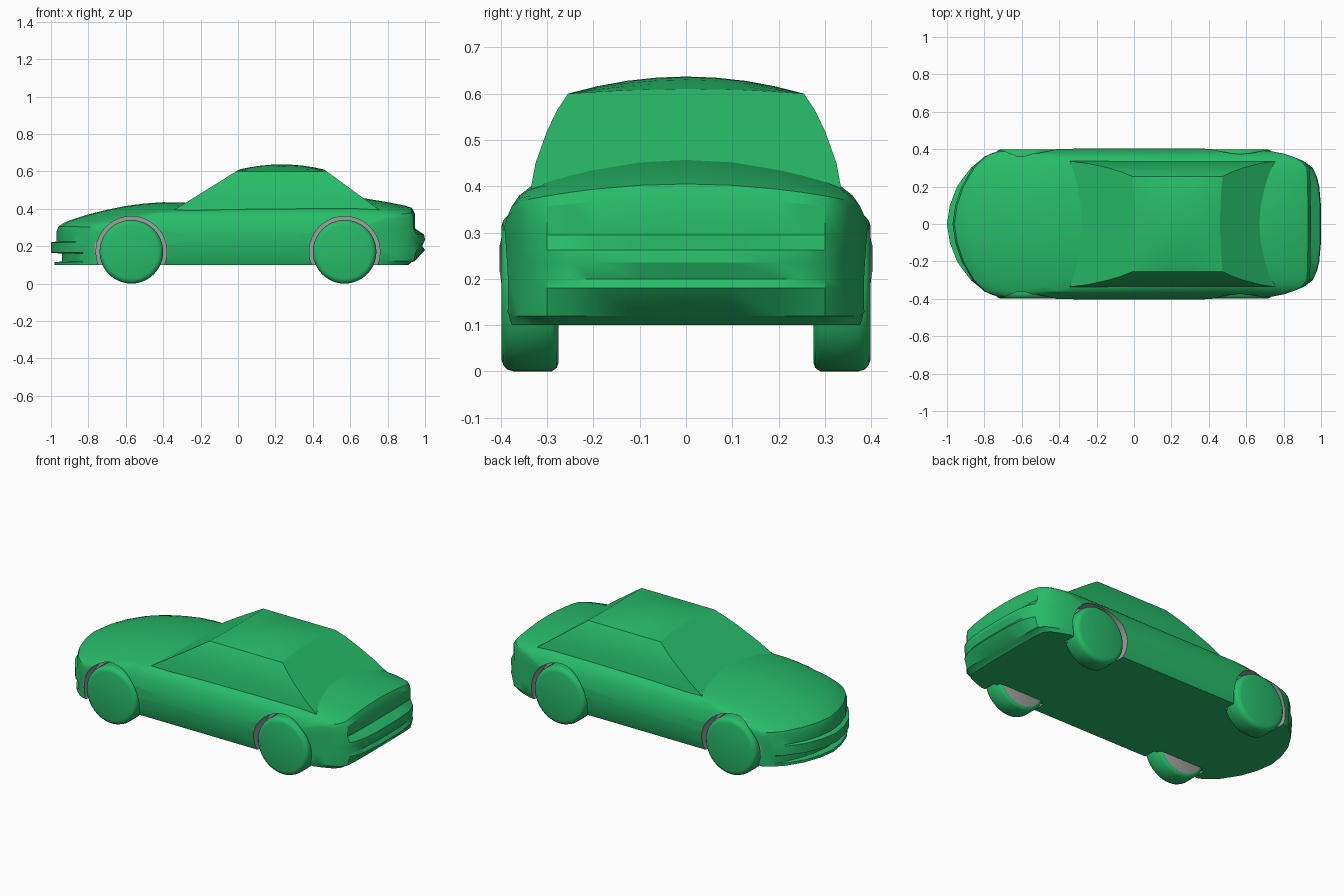
import bpy, bmesh, math
from mathutils import Matrix

if "Cube" in bpy.data.objects:
    bpy.data.objects.remove(bpy.data.objects["Cube"])

def material(name, rgb):
    m = bpy.data.materials.new(name)
    m.diffuse_color = (*rgb, 1)
    m.use_nodes = True
    m.node_tree.nodes["Principled BSDF"].inputs["Base Color"].default_value = m.diffuse_color
    return m

GREEN = material("green_paint", (0.02, 0.5, 0.14))
GREY = material("grey_inner", (0.35, 0.35, 0.35))

def finish(bm, name):
    bmesh.ops.remove_doubles(bm, verts=bm.verts, dist=1e-5)
    bmesh.ops.dissolve_degenerate(bm, edges=bm.edges, dist=1e-5)
    bmesh.ops.recalc_face_normals(bm, faces=bm.faces)
    me = bpy.data.meshes.new(name)
    bm.to_mesh(me)
    bm.free()
    ob = bpy.data.objects.new(name, me)
    bpy.context.collection.objects.link(ob)
    me.materials.append(GREEN)
    me.materials.append(GREY)
    return ob

def activate(ob):
    bpy.ops.object.select_all(action='DESELECT')
    ob.select_set(True)
    bpy.context.view_layer.objects.active = ob

def smooth(ob, deg=30):
    activate(ob)
    bpy.ops.object.shade_smooth_by_angle(angle=math.radians(deg))

def loft(name, rows, levels=2):
    """Skin closed rows; the end rows are closed level by level."""
    bm = bmesh.new()
    vs = [[bm.verts.new(p) for p in r] for r in rows]
    n = len(rows[0])
    for a, b in zip(vs, vs[1:]):
        for i in range(n):
            j = (i + 1) % n
            bm.faces.new((a[i], a[j], b[j], b[i]))
    for r in (vs[0], vs[-1]):
        for i in range(levels - 2):
            bm.faces.new((r[i], r[i + 1], r[n - 2 - i], r[n - 1 - i]))
        bm.faces.new(r[levels - 2:n - levels + 2])
    return finish(bm, name)

# Body: centre-line side profile, repeated on slices across the width
PROFILE = [(-.97, .28), (-.96, .305), (-.93, .325), (-.88, .345), (-.8, .37),
           (-.7, .395), (-.6, .415), (-.5, .428), (-.4, .435), (-.28, .432),
           (0, .44), (.35, .45), (.67, .457), (.8, .435), (.9, .415),
           (.93, .405), (.945, .375), (.945, .295), (.995, .262), (1, .235),
           (.985, .2), (1, .18), (.945, .12), (.93, .115), (.91, .1),
           (.4, .1), (0, .1), (-.4, .1), (-.9, .1), (-.98, .1), (-.98, .115),
           (-.94, .118), (-.94, .16), (-1, .165), (-1, .22), (-.97, .225)]
# y, nose x, tail x, highest z, lowest z
SLICES = [(0, -1, .945, .5, .1), (.1, -.985, .945, .5, .1),
          (.2, -.95, .943, .5, .1), (.25, -.92, .942, .5, .1),
          (.3, -.89, .938, .5, .1), (.335, -.855, .91, .4, .1),
          (.36, -.825, .85, .38, .1), (.376, -.79, .8, .357, .1),
          (.388, -.75, .74, .33, .13), (.396, -.67, .66, .3, .17),
          (.403, -.3, .35, .27, .22)]

def body_row(y, nose, tail, top, low, side):
    fade = max(0, 1 - (y / .33) ** 4)
    row = []
    for x, z in PROFILE:
        if x < -.92 and z < .23:
            x = -.97 + (x + .97) * fade
        if x > .945:
            x = .945 + (x - .945) * fade
        x *= -nose if x < 0 else tail / .945
        z -= .04 * (y / .335) ** 2 * max(0, (z - .3) / .13)
        row.append((x, y * side, max(low, min(z, top))))
    return row

rows = [body_row(*s, -1) for s in reversed(SLICES[1:])] + [body_row(*s, 1) for s in SLICES]
body = loft("car_body", rows)

# Wheel arches cut into both flanks
WX, WZ, ARCH = .57, .17, .189
bm = bmesh.new()
for x in (-WX, WX):
    for s in (-1, 1):
        mat = Matrix.Translation((x, s * .4, WZ)) @ Matrix.Rotation(math.pi / 2, 4, 'X')
        bmesh.ops.create_cone(bm, cap_ends=True, segments=48, radius1=ARCH,
                              radius2=ARCH, depth=.2, matrix=mat)
cutter = finish(bm, "arch_cutter")
cutter.hide_render = True
mod = body.modifiers.new("arches", 'BOOLEAN')
mod.operation = 'DIFFERENCE'
mod.solver = 'EXACT'
mod.object = cutter
activate(body)
bpy.ops.object.modifier_apply(modifier=mod.name)
bpy.data.objects.remove(cutter)
for f in body.data.polygons:
    c = f.center
    r = math.hypot(abs(c.x) - WX, c.z - WZ)
    inside = r < ARCH + .002 and abs(c.y) > .29 and c.z > .101
    f.material_index = 1 if inside else 0
smooth(body)

# Cabin: raked screens, curved sides and domed roof
LEVELS = [(.38, .338), (.45, .325), (.52, .3), (.565, .278), (.6, .255)]
rows = []
for k in range(-4, 5):
    v = k / 4
    bow = 1 - v * v
    front, rear = [], []
    for z, w in LEVELS:
        zz = z + .01 * bow * (z - .38) / .22
        front.append((-.28 + (zz - .432) * 1.61, v * w, zz))
        rear.append((.67 - (zz - .457) * 1.37, v * w, zz))
    x0, x1 = front[-1][0], rear[-1][0]
    roof = []
    for i in range(1, 8):
        u = i / 4 - 1
        roof.append((x0 + (x1 - x0) * i / 8, v * .255,
                     .6 + .01 * bow + .027 * bow * (1 - u * u)))
    rows.append(front + roof + rear[::-1])
smooth(loft("cabin", rows, len(LEVELS)), 20)

# Wheels: lathe profile (distance from centre plane, radius)
TYRE = [(.275, 0), (.275, .15), (.279, .162), (.29, .17), (.372, .17), (.386, .166),
        (.395, .156), (.399, .143), (.399, 0)]

def wheel(name, x, side):
    bm = bmesh.new()
    n = 48
    rings = [[bm.verts.new((x + r * math.cos(2 * math.pi * i / n), side * y,
                            WZ + r * math.sin(2 * math.pi * i / n)))
              for i in range(n)] for y, r in TYRE[1:-1]]
    for a, b in zip(rings, rings[1:]):
        for i in range(n):
            j = (i + 1) % n
            bm.faces.new((a[i], a[j], b[j], b[i]))
    bm.faces.new(rings[0]).material_index = 1
    bm.faces.new(rings[-1])
    smooth(finish(bm, name), 40)

for end, x in (("front", -WX), ("rear", WX)):
    for label, s in (("left", -1), ("right", 1)):
        wheel(f"{end}_{label}_wheel", x, s)
